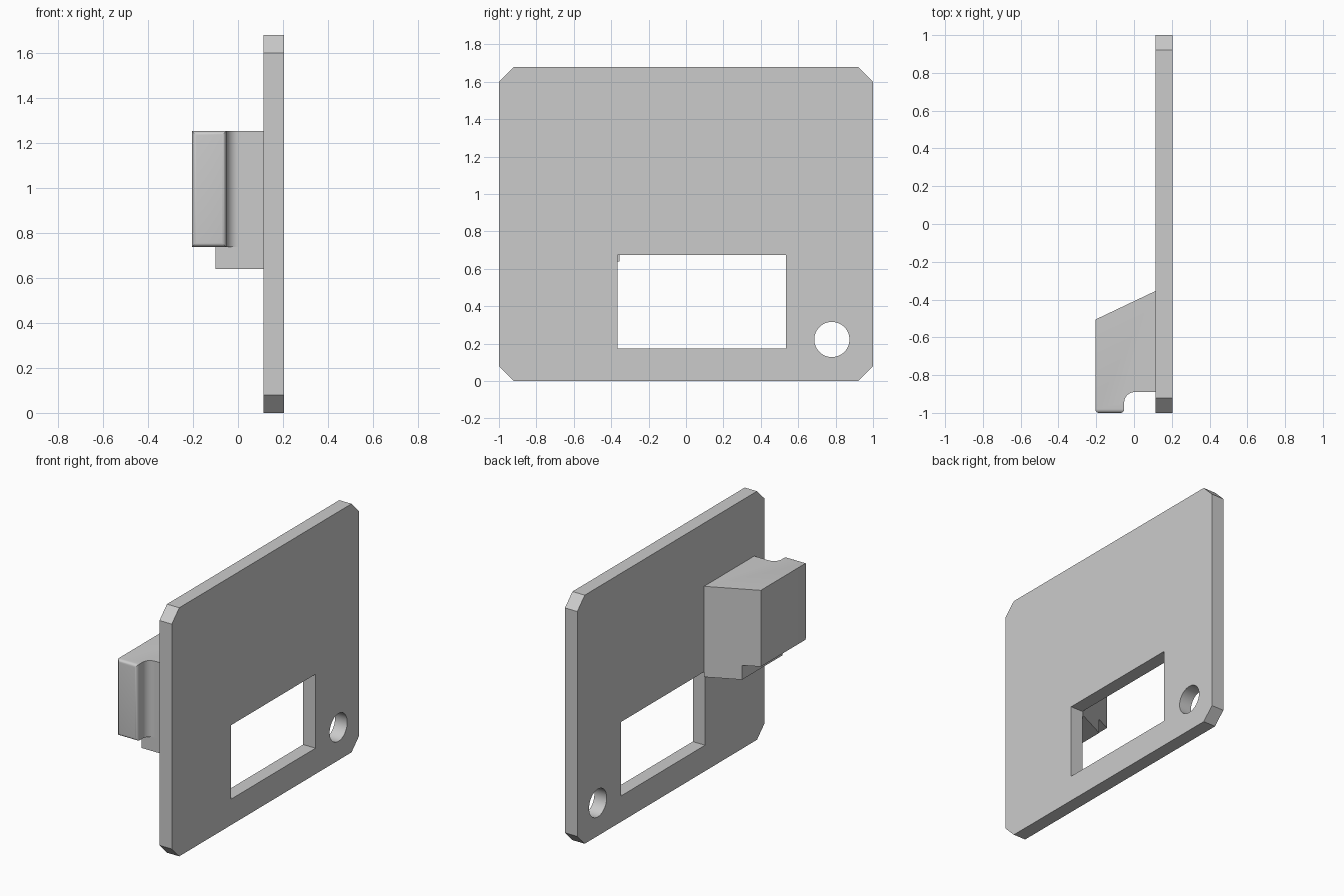
import bpy, bmesh, math
from mathutils import Matrix

cube = bpy.data.objects.get("Cube")
if cube:
    bpy.data.objects.remove(cube)

grey = bpy.data.materials.new("plain grey")
grey.use_nodes = True
grey.diffuse_color = (0.6, 0.6, 0.6, 1)
grey.node_tree.nodes["Principled BSDF"].inputs["Base Color"].default_value = (0.6, 0.6, 0.6, 1)

# Profile axes to world: side-on outlines (y, z) are extruded along x
SIDE_ON = Matrix(((0, 0, 1, 0), (1, 0, 0, 0), (0, 1, 0, 0), (0, 0, 0, 1)))


def prism(name, outline, low, high, turn=Matrix(), round_front=None):
    """Extrude a closed outline; optionally round the edges of its front face."""
    bm = bmesh.new()
    face = bm.faces.new([bm.verts.new((u, v, low)) for u, v in outline])
    top = bmesh.ops.extrude_face_region(bm, geom=[face])
    bmesh.ops.translate(bm, vec=(0, 0, high - low),
                        verts=[g for g in top["geom"] if isinstance(g, bmesh.types.BMVert)])
    bm.transform(turn)
    bmesh.ops.recalc_face_normals(bm, faces=bm.faces)
    if round_front:
        front = min(v.co.y for v in bm.verts)
        edges = [e for e in bm.edges if all(v.co.y < front + 0.001 for v in e.verts)]
        bmesh.ops.bevel(bm, geom=edges, offset=round_front, segments=5,
                        profile=0.5, affect='EDGES')
    mesh = bpy.data.meshes.new(name)
    bm.to_mesh(mesh)
    bm.free()
    mesh.materials.append(grey)
    obj = bpy.data.objects.new(name, mesh)
    bpy.context.collection.objects.link(obj)
    return obj


def combine(target, tool, operation):
    """Apply a boolean and discard the tool."""
    mod = target.modifiers.new(operation.lower(), 'BOOLEAN')
    mod.operation, mod.object, mod.solver = operation, tool, 'EXACT'
    bpy.context.view_layer.objects.active = target
    bpy.ops.object.modifier_apply(modifier=mod.name)
    bpy.data.objects.remove(tool)


def arc(cx, cy, r, start, end, steps):
    angles = [math.radians(start + (end - start) * i / steps) for i in range(steps + 1)]
    return [(cx + r * math.cos(a), cy + r * math.sin(a)) for a in angles]


def finish(obj):
    bpy.ops.object.select_all(action='DESELECT')
    obj.select_set(True)
    bpy.context.view_layer.objects.active = obj
    bpy.ops.object.shade_smooth_by_angle(angle=math.radians(30))


# Upright plate with clipped corners
height, clip = 1.68, 0.08
plate = prism("plate", [(-1, clip), (clip - 1, 0), (1 - clip, 0), (1, clip),
                        (1, height - clip), (1 - clip, height),
                        (clip - 1, height), (-1, height - clip)], 0.113, 0.205, SIDE_ON)

# Rectangular window and round hole
window = prism("window_cutter", [(-0.365, 0.175), (0.535, 0.175),
                                 (0.535, 0.675), (-0.365, 0.675)], 0, 0.3, SIDE_ON)
combine(plate, window, 'DIFFERENCE')
hole = prism("hole_cutter", arc(0.78, 0.222, 0.094, 0, 360, 48)[:-1], 0, 0.3, SIDE_ON)
combine(plate, hole, 'DIFFERENCE')
finish(plate)

# Grip block: slanted back, rounded front lip and a hollow finger groove
inner, outer, lip, groove = 0.113, -0.205, -0.052, -0.89
slant = lambda x: -0.355 + (x - inner) * 0.475
grip = prism("grip", [(inner, slant(inner)), (outer, slant(outer)), (outer, -1), (lip, -1)]
             + arc(lip + 0.055, groove - 0.055, 0.055, 180, 90, 10)
             + [(inner, groove)], 0.737, 1.253, round_front=0.02)

# Lower step under the grip
step = prism("step", [(inner, slant(inner)), (-0.1, slant(-0.1)),
                      (-0.1, groove), (inner, groove)], 0.64, 0.737)
combine(grip, step, 'UNION')
finish(grip)
